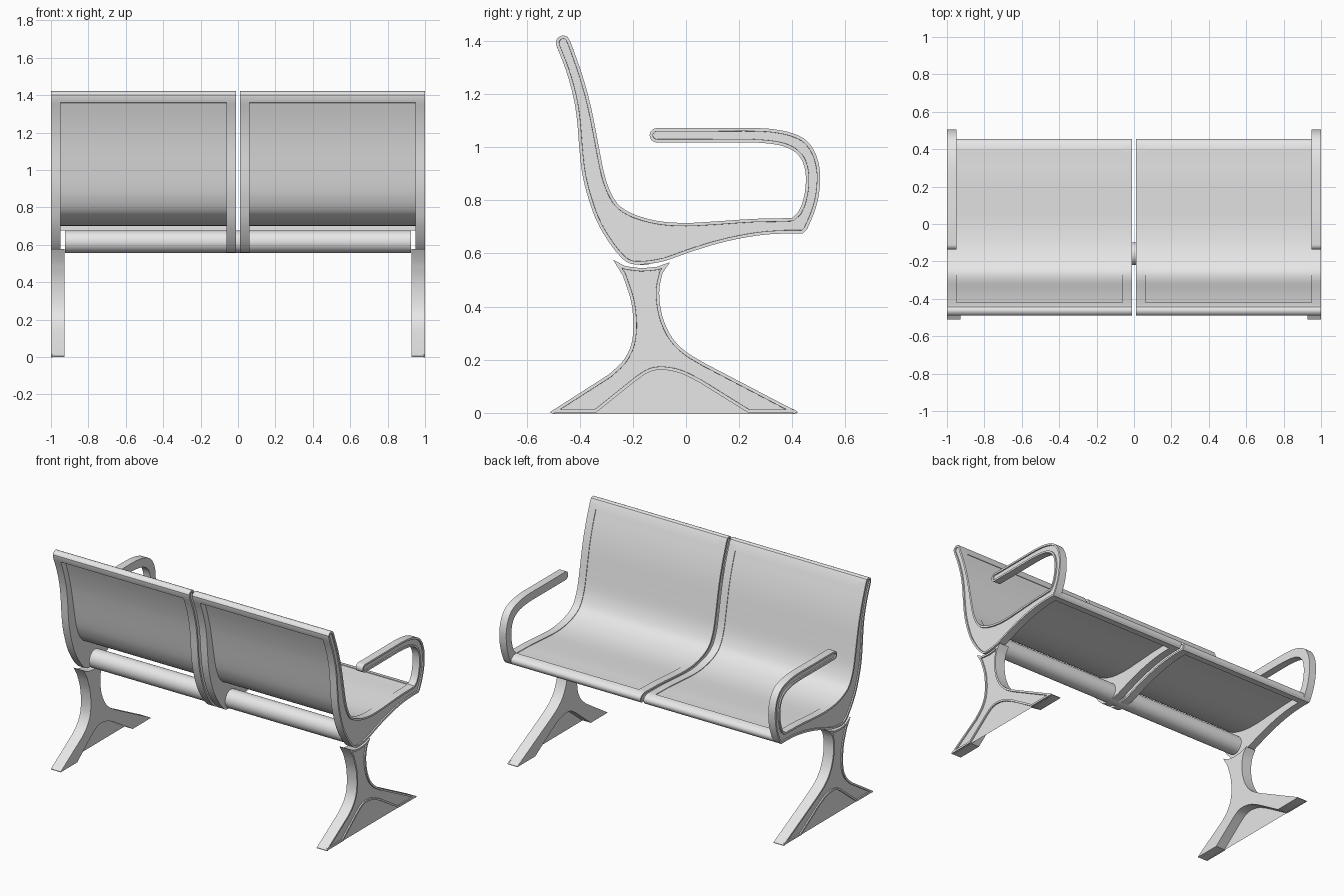
import bpy
import bmesh
import math
from mathutils import Vector

cube = bpy.data.objects.get("Cube")
if cube:
    bpy.data.objects.remove(cube, do_unlink=True)

# Single painted metal finish
metal = bpy.data.materials.new("light grey metal")
metal.use_nodes = True
grey = (0.8, 0.8, 0.8, 1)
metal.diffuse_color = grey
metal.node_tree.nodes["Principled BSDF"].inputs["Base Color"].default_value = grey


def smooth(points, steps=3):
    """Open Catmull-Rom curve through side-view (y, z) points."""
    pts = [Vector(p) for p in points]
    ext = [2 * pts[0] - pts[1]] + pts + [2 * pts[-1] - pts[-2]]
    out = []
    for a, b, c, d in zip(ext, ext[1:], ext[2:], ext[3:]):
        for i in range(steps):
            t = i / steps
            out.append(0.5 * (2 * b + (c - a) * t + (2 * a - 5 * b + 4 * c - d) * t ** 2
                              + (3 * b - a - 3 * c + d) * t ** 3))
    return out + [pts[-1]]


def finish(name, mesh):
    mesh.materials.append(metal)
    obj = bpy.data.objects.new(name, mesh)
    bpy.context.collection.objects.link(obj)
    bpy.ops.object.select_all(action="DESELECT")
    obj.select_set(True)
    bpy.context.view_layer.objects.active = obj
    bpy.ops.object.shade_smooth_by_angle(angle=math.radians(35))
    return obj


def extrude_profile(name, outline, x_in, x_out, recess=0.0):
    """Extrude a side profile along x; the x_out face may get a recessed panel."""
    bm = bmesh.new()
    inner = [bm.verts.new((x_in, p[0], p[1])) for p in outline]
    outer = [bm.verts.new((x_out, p[0], p[1])) for p in outline]
    n = len(outline)
    bm.faces.new(inner)
    cap = bm.faces.new(outer)
    for i in range(n):
        j = (i + 1) % n
        bm.faces.new((inner[i], inner[j], outer[j], outer[i]))
    bmesh.ops.recalc_face_normals(bm, faces=bm.faces)
    if recess:
        bmesh.ops.inset_region(bm, faces=[cap], thickness=0.012, use_even_offset=True)
        bmesh.ops.inset_region(bm, faces=[cap], thickness=0.0005, depth=-recess,
                               use_even_offset=True)
    mesh = bpy.data.meshes.new(name)
    bm.to_mesh(mesh)
    bm.free()
    return finish(name, mesh)


# Seat surface, from the top of the back down to the front lip
seat_line = smooth([
    (-0.434, 1.395), (-0.422, 1.362), (-0.39, 1.27), (-0.362, 1.17), (-0.343, 1.08),
    (-0.326, 0.99), (-0.31, 0.91), (-0.292, 0.85), (-0.26, 0.79), (-0.215, 0.756),
    (-0.16, 0.735), (-0.09, 0.72), (0, 0.715), (0.1, 0.72), (0.25, 0.73),
    (0.34, 0.732), (0.4, 0.734)])

# Underside and rear edge, from the front lip back and up
under_line = smooth([
    (0.44, 0.675), (0.37, 0.675), (0.29, 0.67), (0.2, 0.656), (0.1, 0.632), (0, 0.6),
    (-0.08, 0.572), (-0.15, 0.56), (-0.21, 0.562), (-0.25, 0.592), (-0.295, 0.65),
    (-0.34, 0.73), (-0.374, 0.83), (-0.392, 0.91), (-0.402, 1), (-0.41, 1.1),
    (-0.424, 1.19), (-0.452, 1.29), (-0.488, 1.383)])
top_cap = smooth([(-0.49, 1.4), (-0.48, 1.414), (-0.462, 1.421), (-0.445, 1.415)], 2)

# Armrest loop: inner edge, rounded tip, outer edge
arm_inner = smooth([
    (0.422, 0.755), (0.438, 0.79), (0.45, 0.85), (0.449, 0.91), (0.433, 0.957),
    (0.4, 0.989), (0.345, 1.009), (0.25, 1.018), (0.1, 1.018)])
arm_tip = [(-0.11 + 0.027 * math.cos(a), 1.045 + 0.027 * math.sin(a))
           for a in (math.radians(270 - 18 * i) for i in range(11))]
arm_outer = smooth([
    (0.1, 1.072), (0.27, 1.072), (0.36, 1.063), (0.425, 1.043), (0.465, 1.013),
    (0.492, 0.965), (0.505, 0.9), (0.5, 0.82), (0.482, 0.752), (0.455, 0.69)])
nose = smooth([(0.428, 0.731), (0.449, 0.717), (0.455, 0.7), (0.45, 0.685)], 2)

end_profile = seat_line + arm_inner + arm_tip + arm_outer + under_line + top_cap
inner_profile = seat_line + nose + under_line + top_cap

# Thin sheet following the seat surface, just below the frame edge
sheet = [i for i, p in enumerate(seat_line) if p.y < 1.363 and p.x < 0.401]


def sheet_side(depth):
    side = []
    for i in sheet:
        a = seat_line[max(i - 1, 0)]
        b = seat_line[min(i + 1, len(seat_line) - 1)]
        t = (b - a).normalized()
        side.append(seat_line[i] - Vector((-t.y, t.x)) * depth)
    return side


panel_profile = sheet_side(0.004) + sheet_side(0.014)[::-1]

# Rails closing the sheet at the top of the back and at the front lip
top_rail = [(-0.421, 1.36), (-0.434, 1.395)] + top_cap[::-1] + [(-0.488, 1.383), (-0.479, 1.36)]
front_rail = [(0.4, 0.734)] + nose + [(0.44, 0.675), (0.4, 0.675)]

# Y-shaped leg with a cradle on top and two splayed feet
leg_profile = (
    [(-0.275, 0.577)]
    + smooth([(-0.23, 0.553), (-0.17, 0.545), (-0.11, 0.55)], 2)
    + [(-0.06, 0.567)]
    + smooth([(-0.088, 0.527), (-0.1, 0.47), (-0.098, 0.41), (-0.083, 0.345),
              (-0.05, 0.28), (0, 0.23), (0.07, 0.187)])
    + [(0.42, 0.004), (0.42, 0), (0.235, 0)]
    + smooth([(0.05, 0.115), (-0.01, 0.145), (-0.055, 0.158), (-0.1, 0.162),
              (-0.14, 0.153), (-0.185, 0.124)])
    + [(-0.34, 0), (-0.51, 0), (-0.51, 0.004)]
    + smooth([(-0.29, 0.145), (-0.24, 0.192), (-0.21, 0.245), (-0.199, 0.3),
              (-0.199, 0.36), (-0.209, 0.43), (-0.238, 0.517)]))

for side, s in (("left", 1), ("right", -1)):
    extrude_profile(side + "_end_frame", end_profile, s * 0.95, s, 0.008)
    extrude_profile(side + "_inner_frame", inner_profile, s * 0.061, s * 0.011, 0.008)
    extrude_profile(side + "_seat_panel", panel_profile, s * 0.06, s * 0.951)
    extrude_profile(side + "_top_rail", top_rail, s * 0.06, s * 0.951)
    extrude_profile(side + "_front_rail", front_rail, s * 0.06, s * 0.951)
    extrude_profile(side + "_leg", leg_profile, s * 0.928, s, 0.008)

# Round beam carrying both seats
bm = bmesh.new()
bmesh.ops.create_cone(bm, cap_ends=True, segments=48, radius1=0.06, radius2=0.06, depth=1.85)
beam_mesh = bpy.data.meshes.new("support_beam")
bm.to_mesh(beam_mesh)
bm.free()
beam = finish("support_beam", beam_mesh)
beam.rotation_euler = (0, math.pi / 2, 0)
beam.location = (0, -0.16, 0.616)
